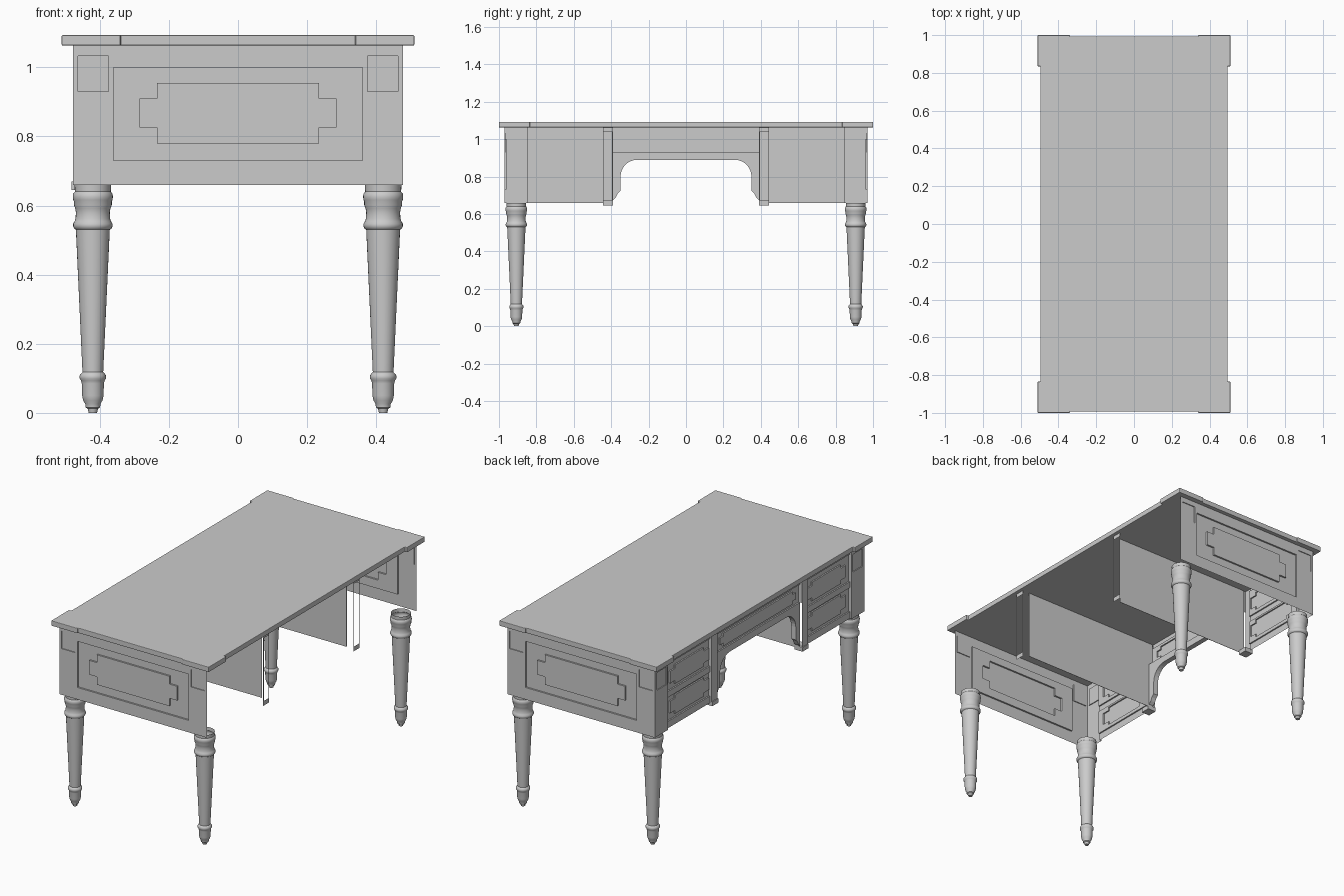
import bpy, bmesh, math
from mathutils import Vector

if "Cube" in bpy.data.objects:
    bpy.data.objects.remove(bpy.data.objects["Cube"])


def finish(name, bm, out=None):
    bmesh.ops.remove_doubles(bm, verts=bm.verts, dist=1e-5)
    bmesh.ops.recalc_face_normals(bm, faces=bm.faces)
    if out is not None:  # open shells: make the skin face outward
        total = sum((f.normal * f.calc_area() for f in bm.faces), Vector())
        if total.dot(Vector(out)) < 0:
            bmesh.ops.reverse_faces(bm, faces=bm.faces)
    me = bpy.data.meshes.new(name)
    bm.to_mesh(me)
    bm.free()
    ob = bpy.data.objects.new(name, me)
    bpy.context.collection.objects.link(ob)
    return ob


def prism(name, pts, to3d, a, b):
    bm = bmesh.new()
    f = bm.faces.new([bm.verts.new(to3d(u, v, a)) for u, v in pts])
    step = Vector(to3d(0, 0, b)) - Vector(to3d(0, 0, a))
    new = bmesh.ops.extrude_face_region(bm, geom=[f], use_keep_orig=True)['geom']
    bmesh.ops.translate(bm, vec=step, verts=[g for g in new if isinstance(g, bmesh.types.BMVert)])
    return finish(name, bm)


def rect(u0, u1, v0, v1):
    return [(u0, v0), (u1, v0), (u1, v1), (u0, v1)]


def relief(name, rects, to3d, out):
    """Carved sheet: later rectangles (u0,u1,v0,v1,depth) override earlier; None is a hole."""
    us = sorted({round(u, 4) for r in rects for u in r[:2]})
    vs = sorted({round(v, 4) for r in rects for v in r[2:4]})

    def depth(i, j):
        if not (0 <= i < len(us) - 1 and 0 <= j < len(vs) - 1):
            return None
        u, v, d = (us[i] + us[i + 1]) / 2, (vs[j] + vs[j + 1]) / 2, None
        for r in rects:
            if r[0] < u < r[1] and r[2] < v < r[3]:
                d = r[4]
        return d

    bm = bmesh.new()

    def quad(*pts):
        bm.faces.new([bm.verts.new(to3d(*p)) for p in pts])

    for i in range(len(us) - 1):
        for j in range(len(vs) - 1):
            d = depth(i, j)
            if d is None:
                continue
            u0, u1, v0, v1 = us[i], us[i + 1], vs[j], vs[j + 1]
            quad((u0, v0, d), (u1, v0, d), (u1, v1, d), (u0, v1, d))
            e = depth(i + 1, j)
            if e is not None and e != d:
                quad((u1, v0, d), (u1, v1, d), (u1, v1, e), (u1, v0, e))
            e = depth(i, j + 1)
            if e is not None and e != d:
                quad((u0, v1, d), (u1, v1, d), (u1, v1, e), (u0, v1, e))
    bmesh.ops.remove_doubles(bm, verts=bm.verts, dist=1e-5)
    bmesh.ops.dissolve_limit(bm, angle_limit=0.01, verts=bm.verts, edges=bm.edges)
    return finish(name, bm, out)


def notched(c, half, wing, z0, z1, notch, d):
    # panel with stepped corners: tall middle plus two shorter wings
    return [(c - half, c + half, z0, z1, d),
            (c - half - wing, c + half + wing, z0 + notch, z1 - notch, d)]


# Table top with stepped-out corners
q = [(0.34, 0.993), (0.34, 1.0), (0.51, 1.0), (0.51, 0.835), (0.495, 0.835)]
outline = (q + [(x, -y) for x, y in q[::-1]]
           + [(-x, -y) for x, y in q] + [(-x, y) for x, y in q[::-1]])
top = prism("table_top", outline, lambda u, v, d: (u, v, d), 1.063, 1.093)
bev = top.modifiers.new("edge", 'BEVEL')
bev.width, bev.segments, bev.limit_method = 0.003, 2, 'ANGLE'

# End panels with recessed frame, raised notched field and corner squares
end = [(-0.478, 0.478, 0.66, 1.063, 0), (-0.36, 0.36, 0.73, 1.0, -0.01)]
end += notched(0, 0.235, 0.05, 0.78, 0.955, 0.046, 0)
end += [(a, a + 0.088, 0.93, 1.033, -0.005) for a in (-0.463, 0.375)]
for s, nm in ((-1, "front"), (1, "back")):
    relief(nm + "_end_panel", end, lambda u, v, d, s=s: (u, s * (0.97 + d), v), (0, s, 0))

# Drawer side: corner blocks, posts, drawers and centre drawer in one carved sheet
side = [(-0.97, 0.97, 0.66, 1.063, 0), (-0.39, 0.39, 0.66, 0.93, None),
        (-0.39, 0.39, 0.93, 1.063, -0.012), (-0.388, 0.388, 0.93, 1.035, -0.02)]
for s in (-1, 1):
    lo, hi = sorted((s * 0.445, s * 0.85))
    side.append((lo, hi, 0.66, 1.063, -0.012))
    for z0, z1 in ((0.70, 0.84), (0.875, 1.035)):
        side.append((lo, hi, z0, z1, -0.02))
    for z0, z1 in ((0.72, 0.83), (0.895, 1.005)):
        side += notched(s * 0.633, 0.133, 0.045, z0, z1, 0.02, -0.012)
    lo, hi = sorted((s * 0.86, s * 0.95))
    side.append((lo, hi, 0.93, 1.033, -0.005))
side += notched(0, 0.32, 0.03, 0.945, 1.02, 0.018, -0.012)
relief("drawer_front", side, lambda u, v, d: (-0.478 - d, u, v), (-1, 0, 0))

# Arched apron over the knee hole
arc = [(0.26 + 0.09 * math.sin(t * math.pi / 16), 0.80 + 0.09 * math.cos(t * math.pi / 16))
       for t in range(9)]
half = arc + [(0.35, 0.725), (0.365, 0.71), (0.375, 0.69), (0.39, 0.675), (0.39, 0.93)]
prism("knee_arch", half + [(-u, v) for u, v in half[::-1]],
      lambda u, v, d: (d, u, v), -0.466, -0.436)

# Partitions, knee posts, feet and the open frames on the rear edge
for s, nm in ((-1, "front"), (1, "back")):
    prism(nm + "_partition", rect(-0.46, 0.43, 0.66, 1.063),
          lambda u, v, d: (u, d, v), s * 0.39, s * 0.392)
    lo, hi = sorted((s * 0.39, s * 0.445))
    prism(nm + "_knee_foot", rect(lo, hi, 0.645, 0.67),
          lambda u, v, d: (d, u, v), -0.482, -0.43)
    frame = [(lo, hi, 0.645, 1.063, 0), (lo + 0.005, hi - 0.005, 0.672, 1.04, None)]
    relief(nm + "_rear_post_frame", frame, lambda u, v, d: (0.475, u, v), (1, 0, 0))

# Turned legs, open at the top
profile = [(0.012, 0), (0.015, 0.012), (0.021, 0.016), (0.022, 0.026), (0.028, 0.036),
           (0.031, 0.05), (0.032, 0.085), (0.034, 0.093), (0.038, 0.099), (0.038, 0.108),
           (0.034, 0.114), (0.030, 0.118), (0.049, 0.53), (0.054, 0.533), (0.057, 0.54),
           (0.057, 0.547), (0.053, 0.554), (0.050, 0.562), (0.049, 0.58), (0.051, 0.592),
           (0.055, 0.602), (0.055, 0.612), (0.057, 0.616), (0.058, 0.625), (0.057, 0.634),
           (0.052, 0.64), (0.053, 0.66)]
N = 32
for sx, nx in ((-1, "left"), (1, "right")):
    for sy, ny in ((-1, "front"), (1, "back")):
        bm = bmesh.new()
        rings = [[bm.verts.new((r * math.cos(2 * math.pi * k / N),
                                r * math.sin(2 * math.pi * k / N), z)) for k in range(N)]
                 for r, z in profile]
        for a, b in zip(rings, rings[1:]):
            for k in range(N):
                bm.faces.new((a[k], a[(k + 1) % N], b[(k + 1) % N], b[k]))
        bm.faces.new(rings[0][::-1])
        leg = finish(f"{ny}_{nx}_leg", bm)
        leg.location = (sx * 0.42, sy * 0.907, 0)
        bpy.ops.object.select_all(action='DESELECT')
        leg.select_set(True)
        bpy.context.view_layer.objects.active = leg
        bpy.ops.object.shade_smooth_by_angle(angle=math.radians(40))
